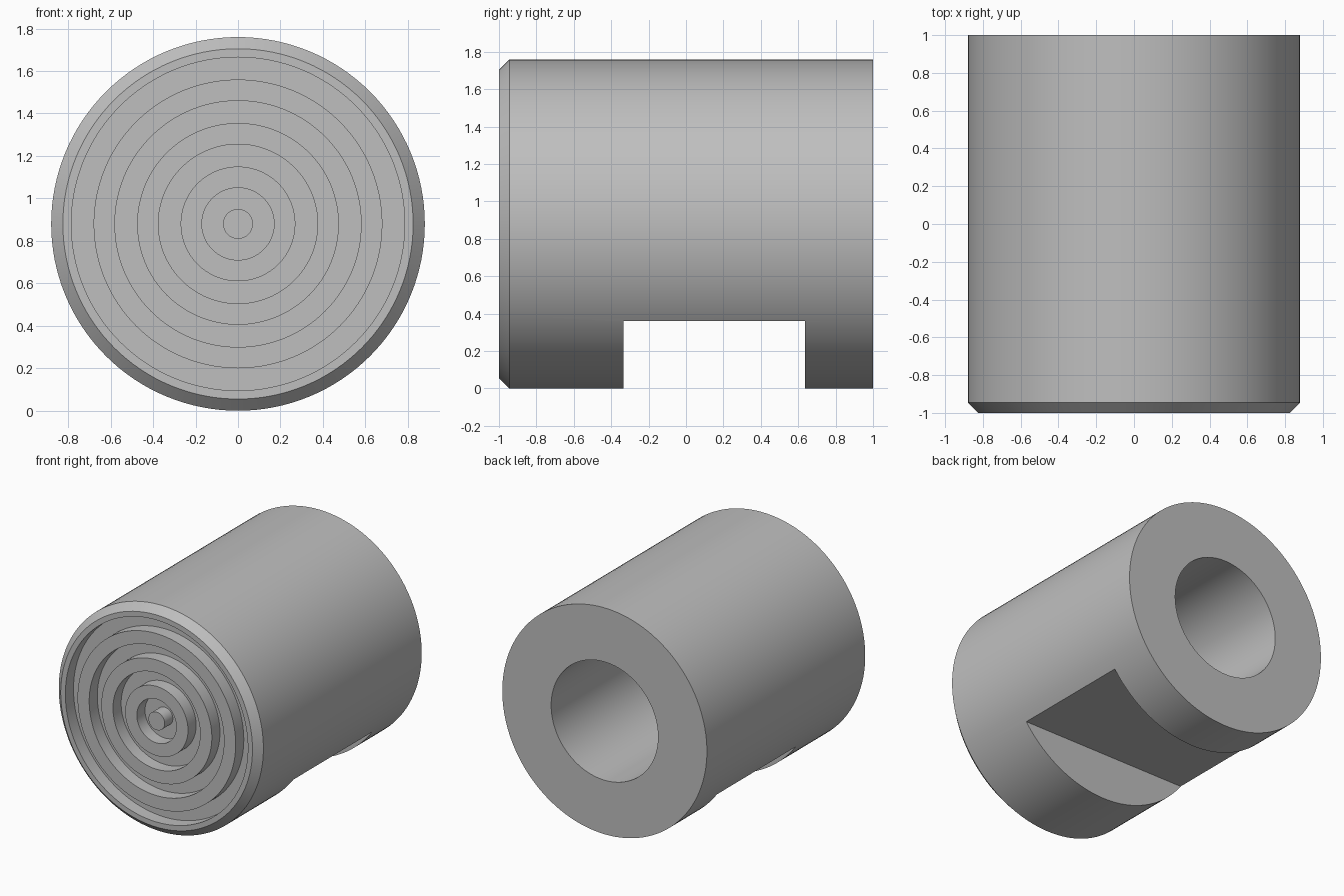
import bpy
import bmesh
from math import pi, radians
from mathutils import Matrix, Vector

if "Cube" in bpy.data.objects:
    bpy.data.objects.remove(bpy.data.objects["Cube"], do_unlink=True)

RADIUS, CHAMFER = 0.88, 0.055
FRONT, BACK = -1.0, 1.0
GROOVE_DEPTH = 0.1
BORE_RADIUS, BORE_END = 0.46, -0.5
SEGMENTS = 128

grey = bpy.data.materials.new("plain_grey")
grey.use_nodes = True
colour = (0.52, 0.52, 0.52, 1)
grey.diffuse_color = colour
grey.node_tree.nodes["Principled BSDF"].inputs["Base Color"].default_value = colour

# Half section (radius, y): blind bore, outer wall, chamfer, then face grooves
profile = [(0, BORE_END), (BORE_RADIUS, BORE_END), (BORE_RADIUS, BACK),
           (RADIUS, BACK), (RADIUS, FRONT + CHAMFER), (RADIUS - CHAMFER, FRONT)]
floor = FRONT + GROOVE_DEPTH
for outer, inner in ((0.785, 0.68), (0.58, 0.475), (0.375, 0.27), (0.17, 0.07)):
    profile += [(outer, FRONT), (outer, floor), (inner, floor), (inner, FRONT)]
profile.append((0, FRONT))

# Piston body: revolve the section about the y axis
bm = bmesh.new()
verts = [bm.verts.new((r, y, 0)) for r, y in profile]
edges = [bm.edges.new(pair) for pair in zip(verts, verts[1:])]
bmesh.ops.spin(bm, geom=verts + edges, cent=(0, 0, 0), axis=(0, 1, 0),
               angle=2 * pi, steps=SEGMENTS, use_merge=True)
bmesh.ops.remove_doubles(bm, verts=bm.verts, dist=1e-4)
bmesh.ops.recalc_face_normals(bm, faces=bm.faces)
bmesh.ops.translate(bm, verts=bm.verts, vec=(0, 0, RADIUS))
mesh = bpy.data.meshes.new("piston_body")
bm.to_mesh(mesh)
bm.free()
mesh.materials.append(grey)
body = bpy.data.objects.new("piston_body", mesh)
bpy.context.collection.objects.link(body)

# Flat-bottomed slot across the underside
low, high = Vector((-1.2, -0.335, -0.4)), Vector((1.2, 0.635, 0.36))
bm = bmesh.new()
bmesh.ops.create_cube(bm, size=1, matrix=Matrix.Translation((low + high) / 2)
                      @ Matrix.Diagonal((*(high - low), 1)))
mesh = bpy.data.meshes.new("slot_cutter")
bm.to_mesh(mesh)
bm.free()
mesh.materials.append(grey)
cutter = bpy.data.objects.new("slot_cutter", mesh)
cutter.hide_render = True
bpy.context.collection.objects.link(cutter)

cut = body.modifiers.new("underside_slot", 'BOOLEAN')
cut.operation = 'DIFFERENCE'
cut.solver = 'EXACT'
cut.object = cutter

# Apply the cut, then smooth the round walls while keeping edges crisp
bpy.ops.object.select_all(action='DESELECT')
body.select_set(True)
bpy.context.view_layer.objects.active = body
bpy.ops.object.modifier_apply(modifier=cut.name)
bpy.data.objects.remove(cutter, do_unlink=True)
bpy.ops.object.shade_smooth_by_angle(angle=radians(30))
